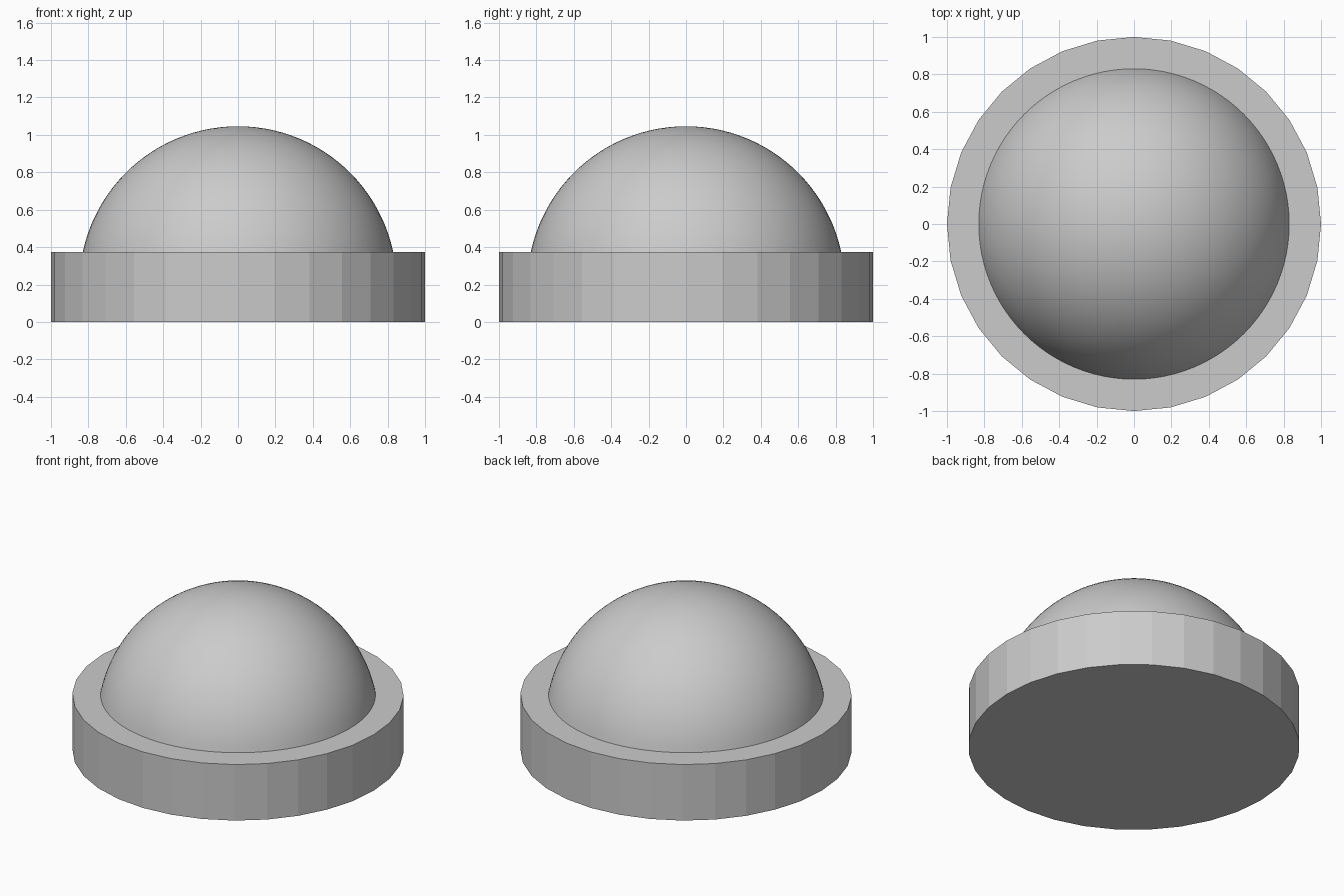
import bpy, bmesh, math

if "Cube" in bpy.data.objects:
    bpy.data.objects.remove(bpy.data.objects["Cube"])

BASE_H = 0.373
RIM_R = 0.83      # dome radius where it meets the base
TOP = 1.046

# Base: faceted 32-sided disc
bpy.ops.mesh.primitive_cylinder_add(vertices=32, radius=1, depth=BASE_H,
                                    location=(0, 0, BASE_H / 2))
bpy.context.object.name = "base"

# Dome: smooth spherical cap rising from the base, a spun arc
h = TOP - BASE_H
R = (RIM_R ** 2 + h ** 2) / (2 * h)
cz = TOP - R
start = math.asin((BASE_H - cz) / R)
N = 24
bm = bmesh.new()
arc = []
for i in range(N + 1):
    a = start + (math.pi / 2 - start) * i / N
    arc.append(bm.verts.new((R * math.cos(a), 0, cz + R * math.sin(a))))
edges = [bm.edges.new(p) for p in zip(arc, arc[1:])]
bmesh.ops.spin(bm, geom=arc + edges, cent=(0, 0, 0), axis=(0, 0, 1),
               angle=2 * math.pi, steps=96)
bmesh.ops.remove_doubles(bm, verts=bm.verts, dist=1e-4)
bmesh.ops.recalc_face_normals(bm, faces=bm.faces)
if sum(f.normal.z for f in bm.faces) < 0:
    bmesh.ops.reverse_faces(bm, faces=bm.faces)
for f in bm.faces:
    f.smooth = True
mesh = bpy.data.meshes.new("dome")
bm.to_mesh(mesh)
bm.free()
dome = bpy.data.objects.new("dome", mesh)
bpy.context.collection.objects.link(dome)
